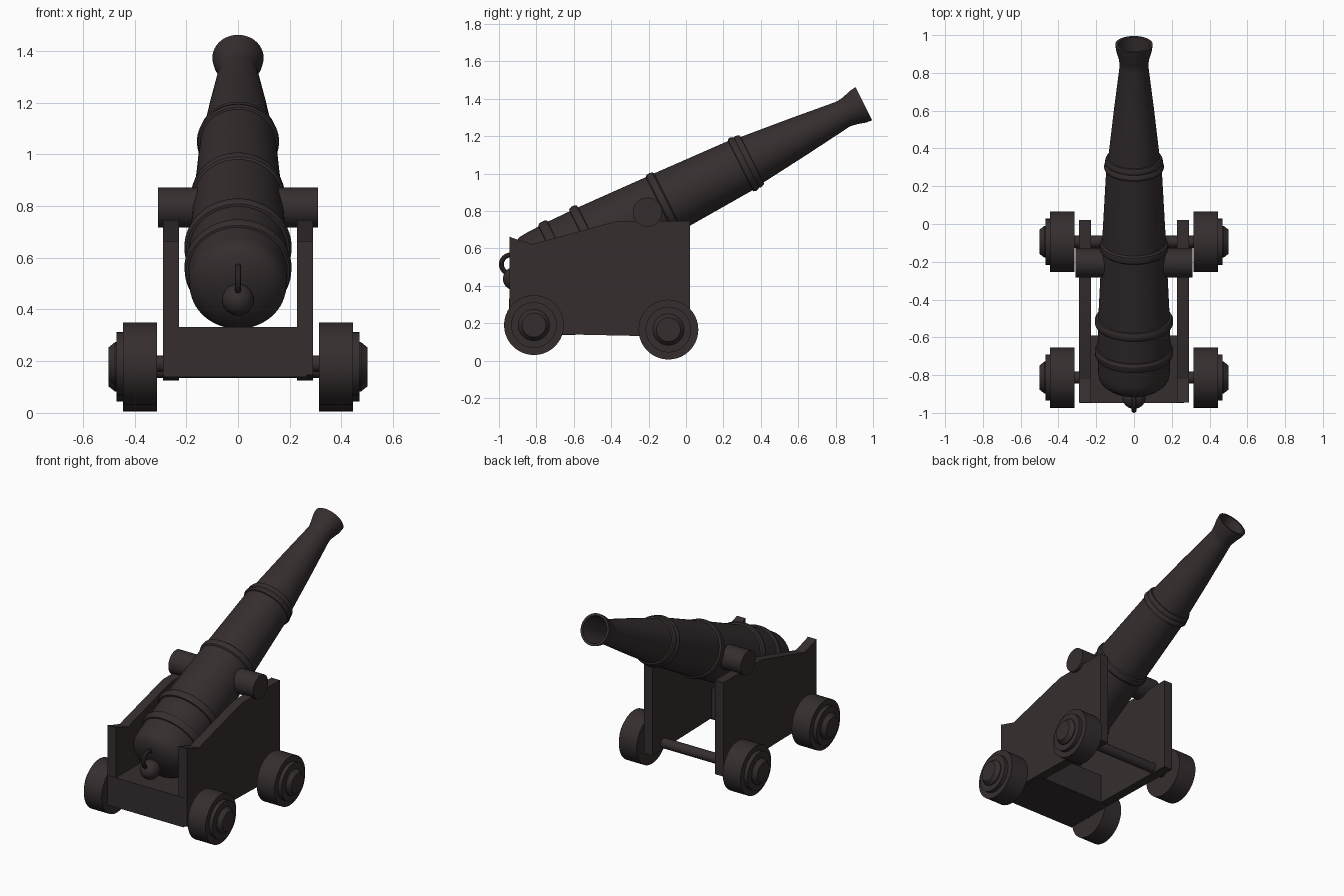
import bpy, bmesh, math
from mathutils import Matrix, Vector

if "Cube" in bpy.data.objects:
    bpy.data.objects.remove(bpy.data.objects["Cube"])

iron = bpy.data.materials.new("dark_iron_brown")
iron.diffuse_color = (0.036, 0.027, 0.028, 1)
iron.use_nodes = True
iron.node_tree.nodes["Principled BSDF"].inputs["Base Color"].default_value = iron.diffuse_color

TILT = math.radians(26.6)
PIVOT = Vector((0, -0.206, 0.794))          # trunnion centre
AIM = Matrix.Translation(PIVOT) @ Matrix.Rotation(TILT, 4, 'X')


def finish(name, bm, matrix=Matrix(), angle=30):
    bmesh.ops.remove_doubles(bm, verts=bm.verts, dist=1e-5)
    bmesh.ops.recalc_face_normals(bm, faces=bm.faces)
    me = bpy.data.meshes.new(name)
    bm.transform(matrix)
    bm.to_mesh(me)
    bm.free()
    me.materials.append(iron)
    ob = bpy.data.objects.new(name, me)
    bpy.context.collection.objects.link(ob)
    bpy.ops.object.select_all(action='DESELECT')
    ob.select_set(True)
    bpy.context.view_layer.objects.active = ob
    bpy.ops.object.shade_smooth_by_angle(angle=math.radians(angle))
    return ob


def lathe(name, profile, matrix, steps=48):
    """Spin (position along y, radius) points about the y axis."""
    bm = bmesh.new()
    vs = [bm.verts.new((r, t, 0)) for t, r in profile]
    es = [bm.edges.new(p) for p in zip(vs, vs[1:])]
    bmesh.ops.spin(bm, geom=vs + es, cent=(0, 0, 0), axis=(0, 1, 0),
                   angle=math.tau, steps=steps, use_duplicate=False)
    return finish(name, bm, matrix)


def prism(name, outline, x0, x1):
    """Extrude a (y, z) outline between two x positions."""
    bm = bmesh.new()
    face = bm.faces.new([bm.verts.new((x0, y, z)) for y, z in outline])
    ext = bmesh.ops.extrude_face_region(bm, geom=[face])
    bmesh.ops.translate(bm, vec=(x1 - x0, 0, 0),
                        verts=[v for v in ext['geom'] if isinstance(v, bmesh.types.BMVert)])
    return finish(name, bm)


def along_x(y, z, side=1):
    return Matrix.Translation((0, y, z)) @ Matrix.Rotation(-side * math.pi / 2, 4, 'Z')


# barrel with reinforcing bands, flared muzzle and hollow bore
lathe("barrel", [
    (-0.755, 0), (-0.75, 0.05), (-0.74, 0.10), (-0.722, 0.145), (-0.70, 0.172), (-0.675, 0.186),
    (-0.64, 0.190), (-0.555, 0.192),
    (-0.553, 0.200), (-0.54, 0.206), (-0.515, 0.207), (-0.502, 0.200), (-0.50, 0.193),
    (-0.37, 0.190), (-0.368, 0.200), (-0.355, 0.207), (-0.335, 0.207), (-0.322, 0.200), (-0.32, 0.189),
    (0.075, 0.171), (0.082, 0.179), (0.10, 0.182), (0.118, 0.179), (0.125, 0.169),
    (0.555, 0.147), (0.558, 0.155), (0.57, 0.159), (0.585, 0.155), (0.592, 0.150),
    (0.60, 0.153), (0.612, 0.151), (0.624, 0.145), (0.626, 0.136),
    (0.90, 0.107), (1.165, 0.076), (1.18, 0.076), (1.21, 0.081), (1.26, 0.095), (1.294, 0.099),
    (1.294, 0.084), (1.25, 0.076), (1.17, 0.062), (0.75, 0.060), (0.75, 0)], AIM, 64)

# ball and ring behind the breech
ball = [(-0.795 - 0.062 * math.cos(math.pi * i / 12), 0.062 * math.sin(math.pi * i / 12))
        for i in range(13)]
lathe("breech_ball", ball, AIM, 32)
lathe("breech_neck", [(-0.80, 0.035), (-0.74, 0.04)], AIM, 24)
ring = [(0.013 * math.sin(math.tau * i / 10), 0.05 + 0.013 * math.cos(math.tau * i / 10))
        for i in range(11)]
lathe("breech_ring", ring, along_x(-0.937, 0.515), 32)

# trunnion across the barrel
lathe("trunnion", [(-0.31, 0), (-0.31, 0.078), (0.31, 0.078), (0.31, 0)],
      along_x(PIVOT.y, PIVOT.z), 32)

# carriage cheeks and rear bed
cheek = [(-0.944, 0.147), (-0.944, 0.664), (-0.925, 0.655), (-0.82, 0.623),
         (-0.372, 0.746), (0.022, 0.746), (0.022, 0.126)]
for side, s in (("left", -1), ("right", 1)):
    prism("cheek_" + side, cheek, s * 0.228, s * 0.29)
prism("rear_bed", [(-0.947, 0.138), (-0.947, 0.333), (-0.59, 0.333), (-0.59, 0.138)], -0.288, 0.265)

# axles and stepped wheels
wheel = [(0.314, 0), (0.314, 0.16), (0.444, 0.16), (0.444, 0.122), (0.469, 0.122),
         (0.469, 0.084), (0.475, 0.084), (0.50, 0.064), (0.50, 0)]
for end, y, z in (("front", -0.094, 0.166), ("rear", -0.813, 0.190)):
    lathe(end + "_axle", [(-0.33, 0.032), (0.33, 0.032)], along_x(y, z), 24)
    for side, s in (("left", -1), ("right", 1)):
        lathe(end + "_wheel_" + side, wheel, along_x(y, z, s), 40)
